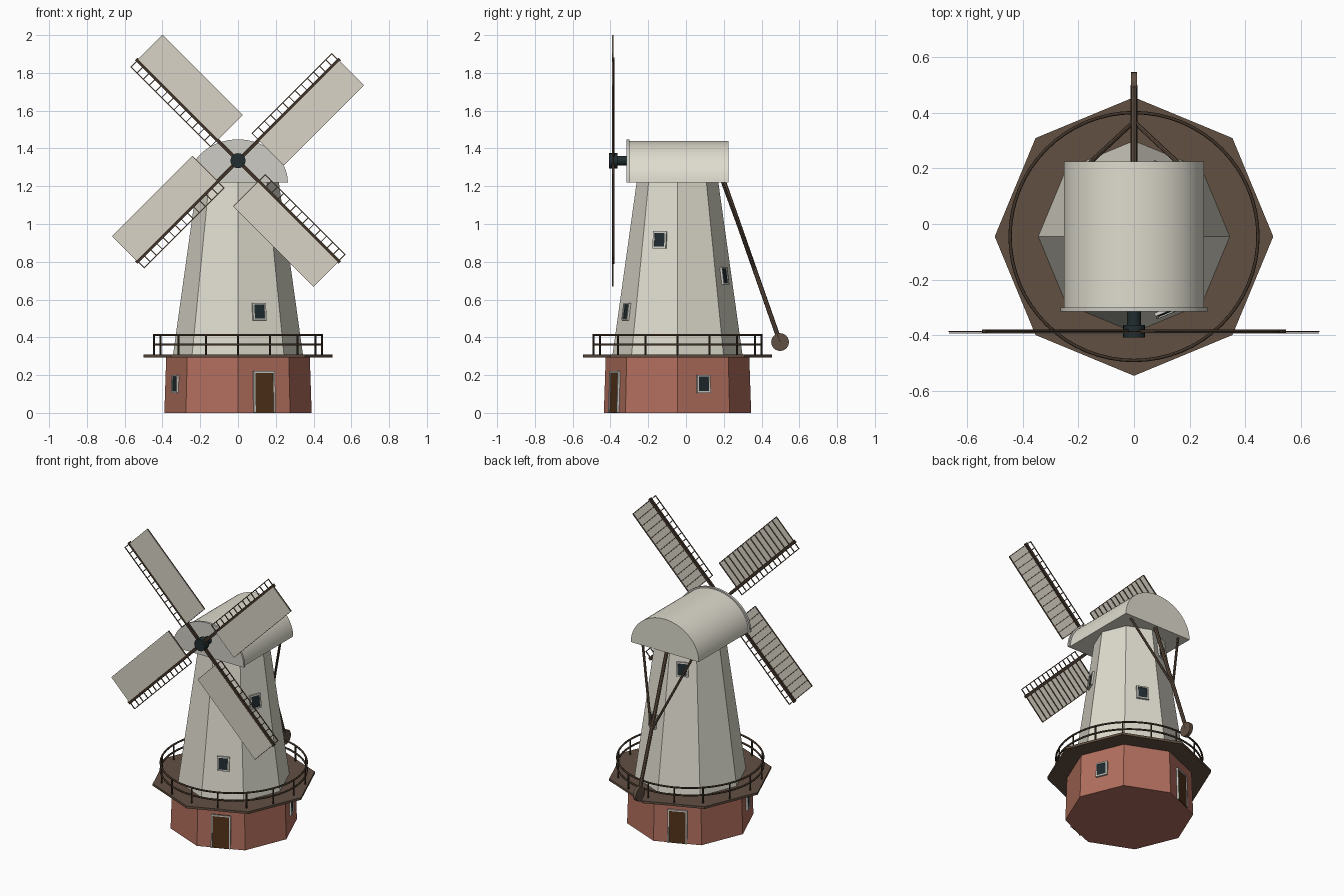
import bpy, bmesh, math
from mathutils import Matrix, Vector

cube = bpy.data.objects.get("Cube")
if cube:
    bpy.data.objects.remove(cube, do_unlink=True)

CY = -0.045                      # tower axis in y
HUB = Vector((0, -0.385, 1.335))  # sail centre
APO = math.cos(math.pi / 8)      # octagon apothem ratio


def material(name, r, g, b):
    m = bpy.data.materials.new(name)
    m.use_nodes = True
    col = [(c / 255) ** 2.2 for c in (r, g, b)] + [1]
    m.diffuse_color = col
    bsdf = m.node_tree.nodes["Principled BSDF"]
    bsdf.inputs["Base Color"].default_value = col
    bsdf.inputs["Roughness"].default_value = 0.8
    return m


BRICK = material("red brick", 176, 110, 94)
CREAM = material("cream wall", 222, 219, 205)
CLOTH = material("sail cloth", 215, 210, 198)
TIMBER = material("brown timber", 98, 81, 68)
DARK = material("dark timber", 66, 54, 44)
DOOR = material("door brown", 82, 53, 32)
TRIM = material("pale trim", 205, 203, 195)
GLASS = material("dark glass", 36, 46, 50)
IRON = material("black iron", 38, 48, 50)


def finish(name, bm, mat, smooth=False):
    bmesh.ops.recalc_face_normals(bm, faces=bm.faces)
    me = bpy.data.meshes.new(name)
    bm.to_mesh(me)
    bm.free()
    me.materials.append(mat)
    ob = bpy.data.objects.new(name, me)
    bpy.context.collection.objects.link(ob)
    if smooth:
        bpy.ops.object.select_all(action='DESELECT')
        ob.select_set(True)
        bpy.context.view_layer.objects.active = ob
        bpy.ops.object.shade_smooth_by_angle(angle=math.radians(35))
    return ob


def add_box(bm, size, matrix):
    bmesh.ops.create_cube(bm, size=1, matrix=matrix @ Matrix.Diagonal((*size, 1)))


def add_rod(bm, a, b, r1, r2=None, sides=8):
    a, b = Vector(a), Vector(b)
    d = b - a
    m = Matrix.Translation((a + b) / 2) @ d.to_track_quat('Z', 'Y').to_matrix().to_4x4()
    bmesh.ops.create_cone(bm, cap_ends=True, segments=sides, radius1=r1,
                          radius2=r1 if r2 is None else r2, depth=d.length, matrix=m)


def rod(name, a, b, r, mat, r2=None, sides=8, smooth=False):
    bm = bmesh.new()
    add_rod(bm, a, b, r, r2, sides)
    return finish(name, bm, mat, smooth)


def arch(name, rx, rz, y0, y1, mat):
    bm = bmesh.new()
    n = 32
    pts = [(rx * math.cos(math.pi * i / n), y0, 1.22 + rz * math.sin(math.pi * i / n))
           for i in range(n + 1)]
    face = bm.faces.new([bm.verts.new(p) for p in pts])
    ext = bmesh.ops.extrude_face_region(bm, geom=[face])
    verts = [v for v in ext["geom"] if isinstance(v, bmesh.types.BMVert)]
    bmesh.ops.translate(bm, verts=verts, vec=(0, y1 - y0, 0))
    return finish(name, bm, mat, True)


# Octagonal body
BASE = (0.0, 0.3, 0.39, 0.38)
TOWER = (0.3, 1.23, 0.345, 0.215)
for name, (z0, z1, r0, r1), mat in (("brick_base", BASE, BRICK), ("tower", TOWER, CREAM),
                                    ("deck", (0.294, 0.309, 0.5, 0.5), TIMBER)):
    rod(name, (0, CY, z0), (0, CY, z1), r0, mat, r1)


# Doors and windows lie on the sloping octagon faces
def opening(name, body, azimuth, z, w, h, border, mat, sill=True):
    z0, z1, r0, r1 = body
    apothem = (r0 + (r1 - r0) * (z - z0) / (z1 - z0)) * APO
    tilt = math.atan((r0 - r1) * APO / (z1 - z0))
    place = (Matrix.Translation((0, CY, 0)) @ Matrix.Rotation(math.radians(azimuth), 4, 'Z')
             @ Matrix.Translation((apothem, 0, z)) @ Matrix.Rotation(-tilt, 4, 'Y'))
    bm = bmesh.new()
    rim = border / 2
    for s in (-1, 1):
        add_box(bm, (0.024, border, h), place @ Matrix.Translation((0, s * (w / 2 - rim), 0)))
        if sill or s > 0:
            add_box(bm, (0.024, w, border), place @ Matrix.Translation((0, 0, s * (h / 2 - rim))))
    finish(name + "_frame", bm, TRIM)
    bm = bmesh.new()
    add_box(bm, (0.014, w - border, h - (border if sill else 0)), place)
    finish(name + "_panel", bm, mat)


for label, az in (("front", -67.5), ("back", 112.5)):
    opening(label + "_door", BASE, az, 0.111, 0.122, 0.22, 0.009, DOOR, False)
for label, az in (("left", 22.5), ("right", 202.5)):
    opening(label + "_base_window", BASE, az, 0.153, 0.076, 0.095, 0.009, GLASS)
for i, (az, z) in enumerate(((-67.5, 0.535), (67.5, 0.725), (-22.5, 0.915), (112.5, 1.1))):
    opening(f"tower_window_{i + 1}", TOWER, az, z, 0.076, 0.092, 0.009, GLASS)

# Gallery railing
for name, z in (("top_rail", 0.412), ("middle_rail", 0.362)):
    bpy.ops.mesh.primitive_torus_add(location=(0, CY, z), major_radius=0.445, minor_radius=0.006,
                                     major_segments=64, minor_segments=8)
    ring = bpy.context.object
    ring.name = name
    ring.data.materials.append(DARK)
    bpy.ops.object.shade_smooth_by_angle(angle=math.radians(60))
bm = bmesh.new()
for i in range(16):
    a = math.tau * i / 16
    x, y = 0.445 * math.cos(a), CY + 0.445 * math.sin(a)
    add_rod(bm, (x, y, 0.305), (x, y, 0.412), 0.005)
finish("railing_posts", bm, DARK)

# Rounded cap with a front rim
arch("cap", 0.252, 0.22, -0.305, 0.225, CREAM)
arch("cap_front_rim", 0.264, 0.228, -0.315, -0.3, TRIM)

# Tail pole, braces and winding wheel
TOP, END = Vector((0, 0.195, 1.24)), Vector((0, 0.498, 0.375))
rod("tail_pole", TOP, END, 0.012, TIMBER)
joint = TOP.lerp(END, 0.57)
for side, s in (("left", 1), ("right", -1)):
    rod(side + "_tail_brace", (s * 0.19, 0.19, 1.23), joint, 0.008, TIMBER)
rod("winding_wheel", END - Vector((0.011, 0, 0)), END + Vector((0.011, 0, 0)), 0.047, TIMBER,
    sides=24, smooth=True)

# Windshaft and hub
for name, y0, y1, r in (("windshaft", -0.38, -0.29, 0.025), ("hub", -0.407, -0.362, 0.04)):
    rod(name, (0, y0, HUB.z), (0, y1, HUB.z), r, IRON, sides=16, smooth=True)

# Four sails: spar, lattice rungs, edge rails and cloth
INNER, OUTER, RUNGS = 0.155, 0.752, 14
MID, LENGTH = (INNER + OUTER) / 2, OUTER - INNER
for k in range(4):
    turn = Matrix.Translation(HUB) @ Matrix.Rotation(math.radians(45 + 90 * k), 4, 'Y')

    def part(name, mat, boxes):
        bm = bmesh.new()
        for size, pos in boxes:
            add_box(bm, size, turn @ Matrix.Translation(pos))
        finish(f"sail_{k + 1}_{name}", bm, mat)

    part("spar", DARK, [((0.019, 0.014, 0.762), (0, 0, 0.381))])
    lattice = [((0.24, 0.005, 0.005), (0.068, -0.001, INNER + LENGTH * i / (RUNGS - 1)))
               for i in range(RUNGS)]
    lattice += [((0.005, 0.005, LENGTH), (x, -0.001, MID)) for x in (-0.05, 0.187)]
    part("lattice", TIMBER, lattice)
    part("cloth", CLOTH, [((0.182, 0.003, LENGTH), (0.097, -0.006, MID))])
